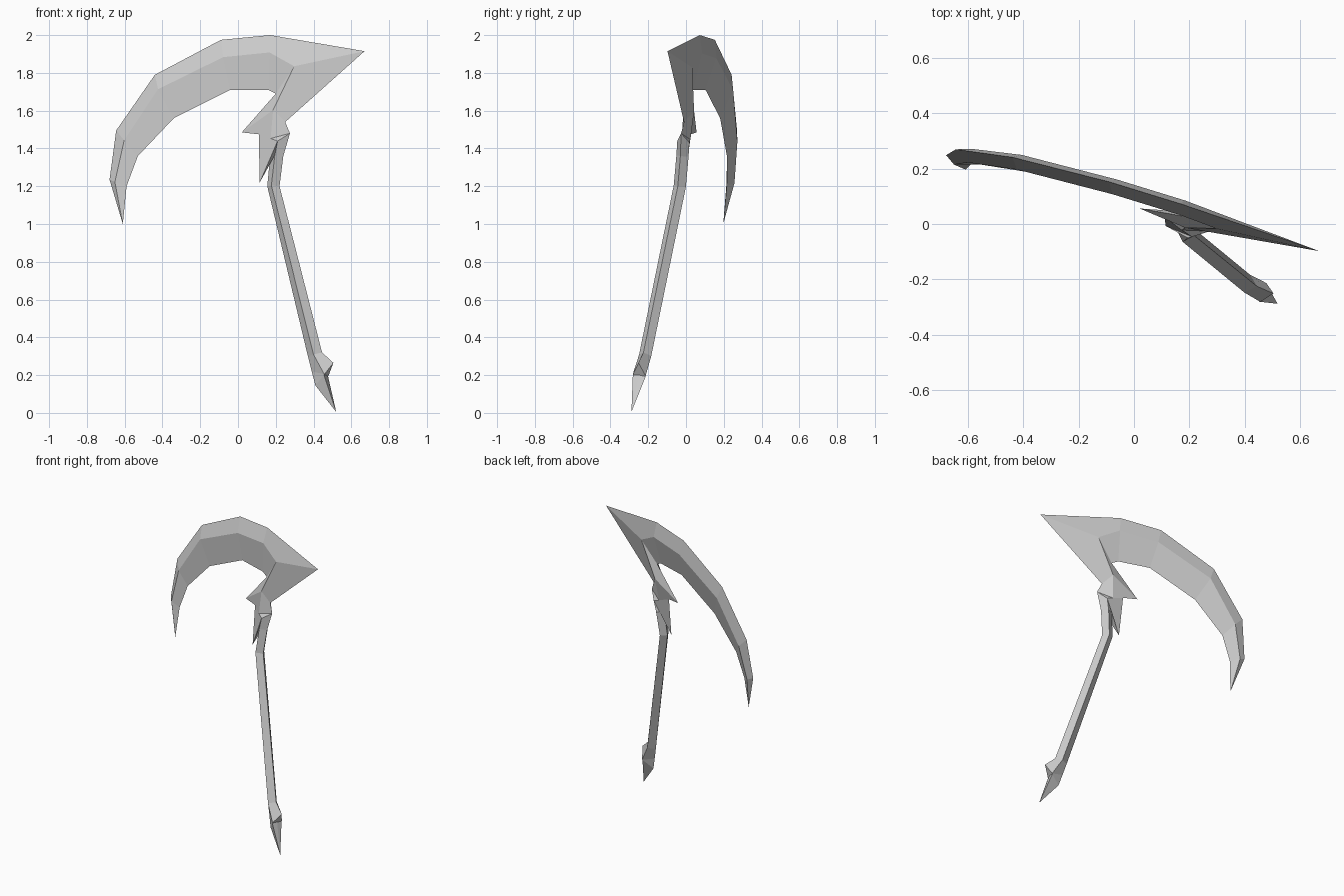
import bpy, bmesh
from mathutils import Vector

if "Cube" in bpy.data.objects:
    bpy.data.objects.remove(bpy.data.objects["Cube"])

# The whole scythe is a flat design on one tilted plane, thickened along its normal
NORMAL = Vector((0.32, 1, -0.125)).normalized()


def on_plane(p, d=0.0):
    x, z = p
    return Vector((x, -0.32 * x + 0.125 * z - 0.123, z)) + NORMAL * d


def ridged_strip(name, stations):
    """Diamond-section strip; station = (outer edge, ridge, inner edge, half thickness)."""
    bm = bmesh.new()
    rings = []
    for outer, ridge, inner, d in stations:
        pts = (on_plane(outer), on_plane(ridge, -d), on_plane(inner), on_plane(ridge, d))
        rings.append([bm.verts.new(p) for p in pts])
    for a, b in zip(rings, rings[1:]):
        for i in range(4):
            j = (i + 1) % 4
            bm.faces.new((a[i], a[j], b[j], b[i]))
    bmesh.ops.remove_doubles(bm, verts=bm.verts, dist=0.0005)
    bmesh.ops.recalc_face_normals(bm, faces=bm.faces)
    mesh = bpy.data.meshes.new(name)
    bm.to_mesh(mesh)
    bm.free()
    obj = bpy.data.objects.new(name, mesh)
    bpy.context.collection.objects.link(obj)
    return obj


def point(p):
    return (p, p, p, 0.0)


# Sections shared by neighbouring parts
blade_root = ((0.67, 1.915), (0.305, 1.832), (0.20, 1.69), 0.026)
collar = ((0.22, 1.20), (0.187, 1.20), (0.155, 1.20), 0.034)
handle_end = ((0.445, 0.32), (0.41, 0.305), (0.37, 0.30), 0.034)

# Curved blade, from its tip to the rear spike
ridged_strip("blade", [
    point((-0.61, 1.0)),
    ((-0.68, 1.235), (-0.645, 1.22), (-0.59, 1.20), 0.022),
    ((-0.645, 1.495), (-0.595, 1.44), (-0.53, 1.36), 0.026),
    ((-0.44, 1.79), (-0.415, 1.71), (-0.34, 1.56), 0.028),
    ((-0.09, 1.975), (-0.07, 1.88), (-0.04, 1.71), 0.028),
    ((0.17, 2.0), (0.175, 1.905), (0.16, 1.71), 0.028),
    blade_root,
])

# Neck with two barbs on the inner side
ridged_strip("neck", [
    blade_root,
    ((0.25, 1.54), (0.195, 1.60), (0.02, 1.485), 0.03),
    ((0.275, 1.48), (0.18, 1.45), (0.11, 1.475), 0.024),
    ((0.275, 1.48), (0.22, 1.435), (0.115, 1.22), 0.034),
    ((0.24, 1.36), (0.205, 1.36), (0.17, 1.36), 0.034),
    collar,
])

# Straight handle
ridged_strip("handle", [collar, handle_end])

# Notched, pointed pommel
ridged_strip("pommel", [
    handle_end,
    ((0.505, 0.265), (0.468, 0.20), (0.39, 0.22), 0.036),
    ((0.468, 0.20), (0.466, 0.197), (0.41, 0.145), 0.036),
    point((0.52, 0.005)),
])
